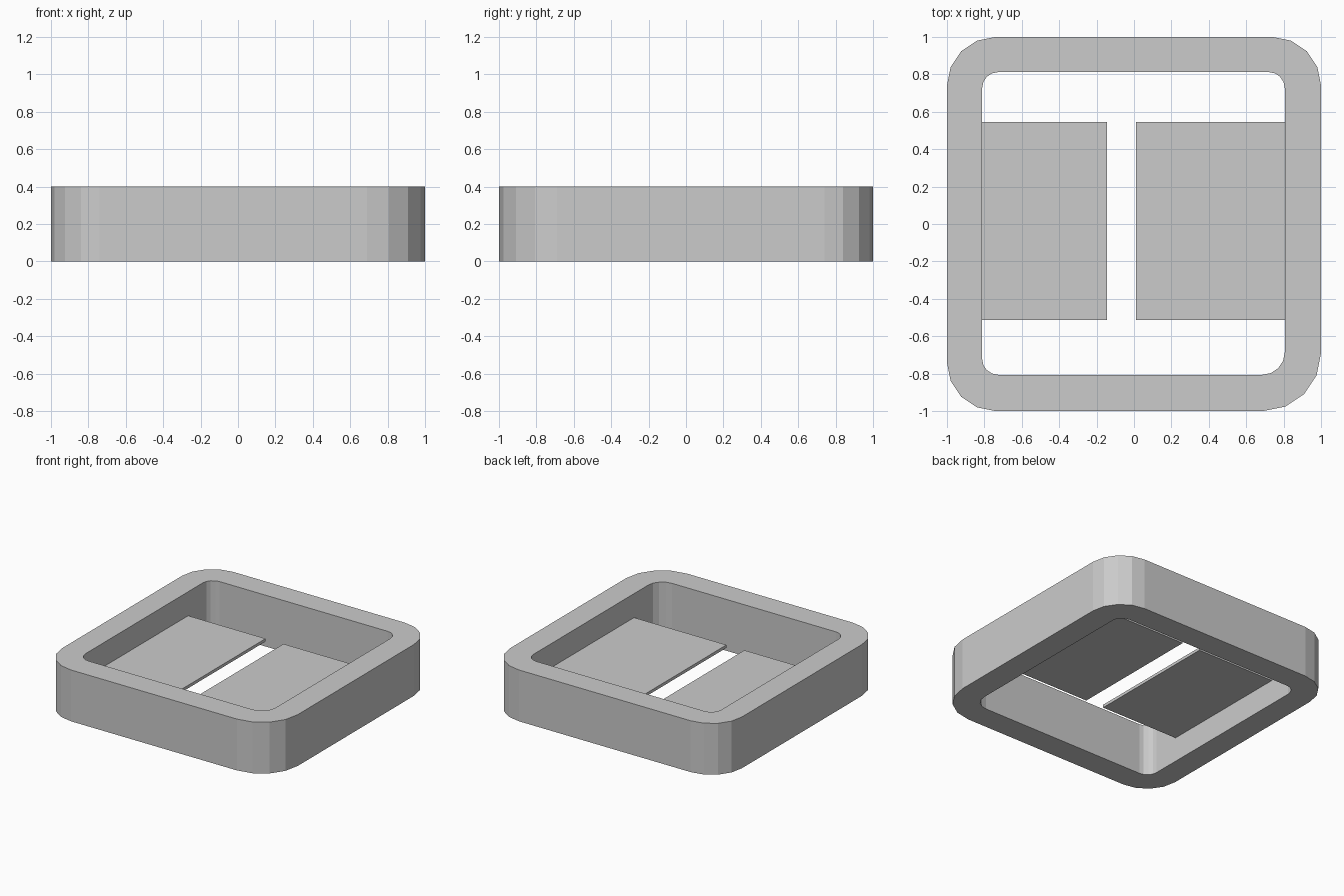
import bpy, bmesh
from math import cos, sin, pi

if "Cube" in bpy.data.objects:
    bpy.data.objects.remove(bpy.data.objects["Cube"], do_unlink=True)

grey = bpy.data.materials.new("plain grey")
grey.use_nodes = True
colour = (0.6, 0.6, 0.6, 1)
grey.diffuse_color = colour
grey.node_tree.nodes["Principled BSDF"].inputs["Base Color"].default_value = colour

HEIGHT = 0.4


def rounded_outline(x0, x1, y0, y1, radius, front_radius, steps=4):
    """Rounded rectangle; the front corner at +x has its own radius."""
    corners = [(x1, y1, -1, -1, radius), (x0, y1, 1, -1, radius),
               (x0, y0, 1, 1, radius), (x1, y0, -1, 1, front_radius)]
    points = []
    for i, (x, y, sx, sy, r) in enumerate(corners):
        for k in range(steps + 1):
            a = (i + k / steps) * pi / 2
            points.append((x + sx * r + r * cos(a), y + sy * r + r * sin(a)))
    return points


def finish(name, bm):
    bmesh.ops.recalc_face_normals(bm, faces=bm.faces)
    mesh = bpy.data.meshes.new(name)
    bm.to_mesh(mesh)
    bm.free()
    mesh.materials.append(grey)
    obj = bpy.data.objects.new(name, mesh)
    bpy.context.collection.objects.link(obj)


# Square frame wall with rounded corners
outer = rounded_outline(-1, 1, -1, 1, 0.26, 0.31)
inner = rounded_outline(-0.812, 0.806, -0.806, 0.812, 0.085, 0.12)
bm = bmesh.new()
rings = [[bm.verts.new((x, y, z)) for x, y in outline]
         for outline, z in ((outer, 0), (outer, HEIGHT), (inner, HEIGHT), (inner, 0))]
n = len(outer)
for r in range(4):
    a, b = rings[r], rings[(r + 1) % 4]
    for i in range(n):
        j = (i + 1) % n
        bm.faces.new((a[i], a[j], b[j], b[i]))
finish("frame", bm)


# Thin shelves reaching in from both side walls
def shelf(name, x0, x1, y0=-0.512, y1=0.546, z0=0.19, z1=0.213):
    bm = bmesh.new()
    bmesh.ops.create_cube(bm, size=1)
    for v in bm.verts:
        v.co = (x1 if v.co.x > 0 else x0, y1 if v.co.y > 0 else y0,
                z1 if v.co.z > 0 else z0)
    finish(name, bm)


shelf("right_shelf", -0.815, -0.145)
shelf("left_shelf", 0.01, 0.81)
